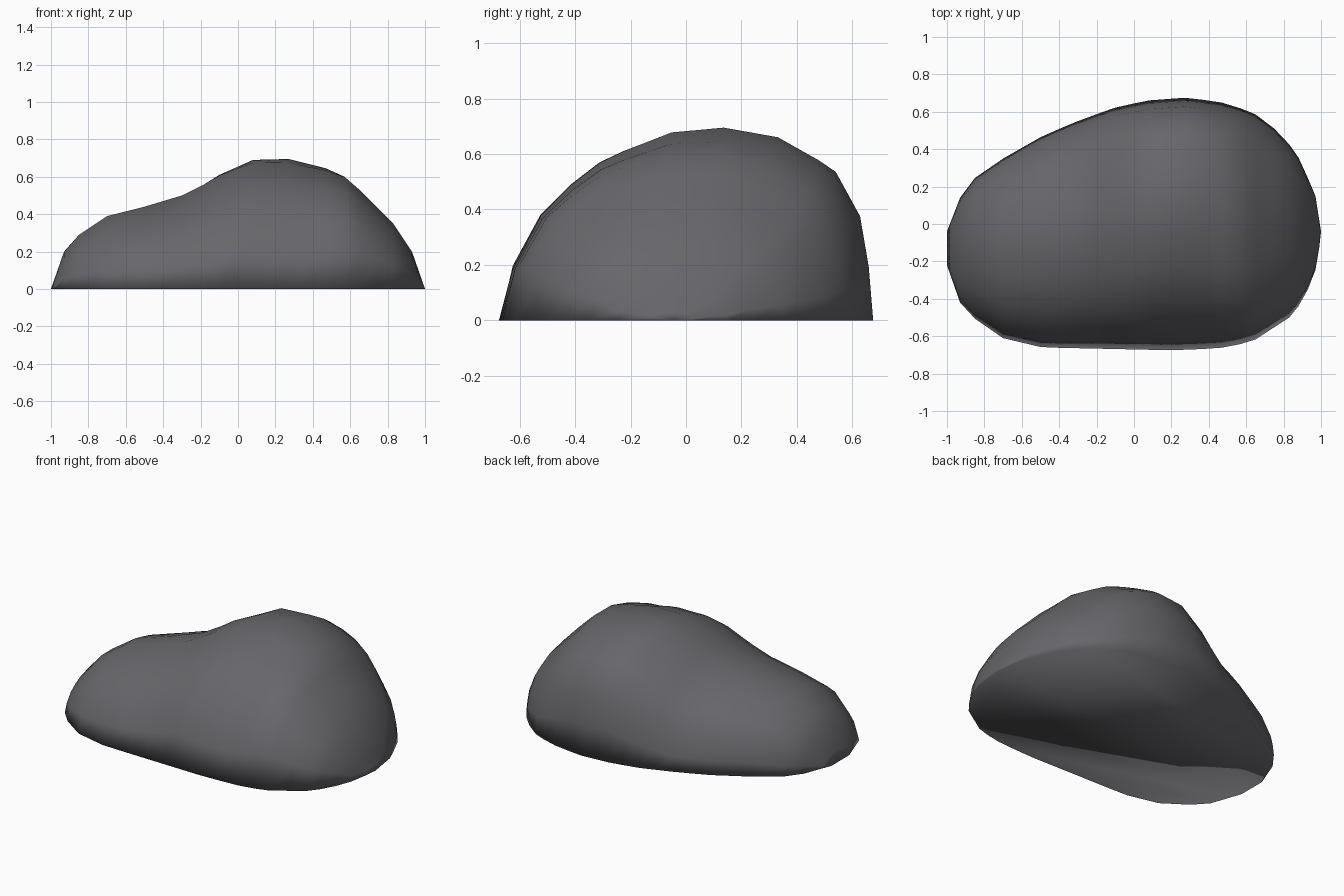
import bpy, bmesh

if "Cube" in bpy.data.objects:
    bpy.data.objects.remove(bpy.data.objects["Cube"])

def lerp(table, x):
    """Piecewise-linear lookup in a list of (x, value) pairs."""
    for (a, va), (b, vb) in zip(table, table[1:]):
        if x <= b:
            return va + (vb - va) * (x - a) / (b - a)
    return table[-1][1]

# Ridge height along x
ridge = [(-1, 0), (-.93, .2), (-.85, .29), (-.7, .39), (-.5, .44), (-.3, .5),
         (-.18, .56), (-.1, .61), (.08, .69), (.27, .695), (.47, .645), (.57, .6),
         (.65, .53), (.75, .43), (.83, .35), (.93, .2), (1, 0)]
# Ground outline: front edge and back edge along x
front = [(-1, -.22), (-.93, -.42), (-.86, -.5), (-.7, -.61), (-.49, -.66),
         (.2, -.675), (.45, -.665), (.63, -.63), (.83, -.5), (.91, -.4),
         (.98, -.22), (1, -.04)]
back = [(-1, -.04), (-.93, .14), (-.86, .24), (-.67, .37), (-.48, .475),
        (-.3, .55), (-.11, .62), (.07, .66), (.27, .675), (.45, .655),
        (.63, .6), (.73, .53), (.82, .44), (.89, .34), (.97, .15), (1, -.04)]
# Cross-section: fraction across the width, fraction of ridge height
section = [(0, 0), (.035, .26), (.11, .54), (.19, .70), (.27, .82), (.335, .88),
           (.46, .975), (.6, 1), (.745, .95), (.855, .83), (.9, .77),
           (.965, .54), (.988, .28), (1, 0)]
# How far the section's lean is reversed along x (crest moves towards the front)
lean = [(-1, .3), (-.6, .4), (-.3, .55), (.1, 0), (.4, 0), (.65, .4), (1, .4)]

# Rock shell, lofted through stations along x
stations = sorted({p[0] for p in ridge} | {-.98, -.4, 0, .18, .37, .88, .97, .99})
bm = bmesh.new()
rows = []
for x in stations:
    y0, y1, h, m = lerp(front, x), lerp(back, x), lerp(ridge, x), lerp(lean, x)
    prof = [(t, (1 - m) * k + m * lerp(section, 1 - t)) for t, k in section]
    if x < 0:  # the low saddle side only loses volume at the back
        prof = [(t, min(k, p)) for (t, k), (_, p) in zip(section, prof)]
    top = max(k for t, k in prof)
    rows.append([bm.verts.new((x, y0 + t * (y1 - y0), h * k / top)) for t, k in prof])
for r, s in zip(rows, rows[1:]):
    for i in range(len(section) - 1):
        bm.faces.new((r[i], s[i], s[i + 1], r[i + 1]))
bmesh.ops.remove_doubles(bm, verts=bm.verts, dist=.0005)

# Flat underside, smooth-shaded together with the shell
bmesh.ops.holes_fill(bm, edges=[e for e in bm.edges if e.is_boundary], sides=0)
bmesh.ops.recalc_face_normals(bm, faces=bm.faces)
for f in bm.faces:
    f.smooth = True

mesh = bpy.data.meshes.new("rock")
bm.to_mesh(mesh)
bm.free()
stone = bpy.data.materials.new("dark_stone")
stone.diffuse_color = (.135, .135, .147, 1)
stone.use_nodes = True
stone.node_tree.nodes["Principled BSDF"].inputs["Base Color"].default_value = stone.diffuse_color
mesh.materials.append(stone)
bpy.context.collection.objects.link(bpy.data.objects.new("rock", mesh))
